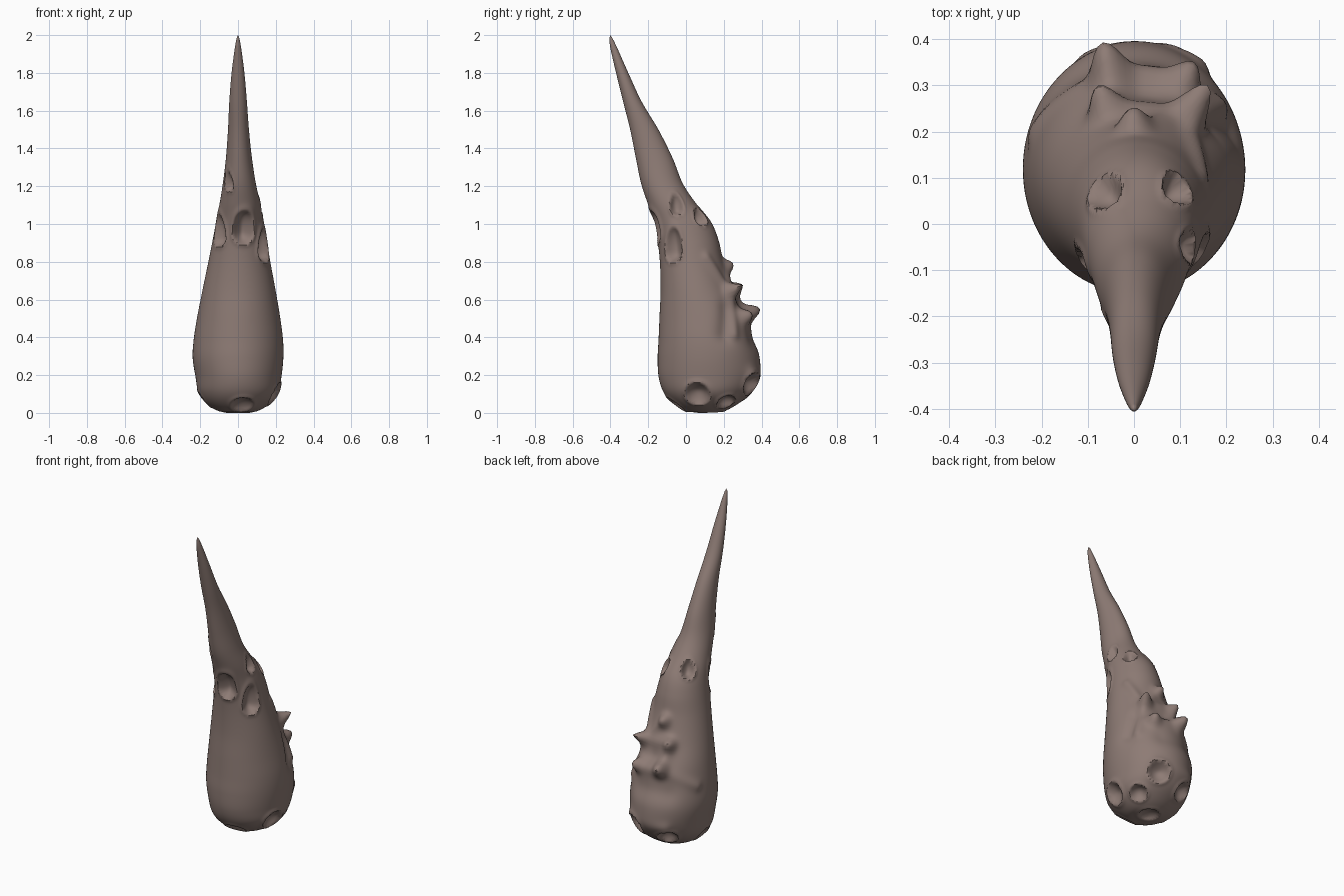
import bpy, bmesh, math
from mathutils import Vector
from mathutils.geometry import intersect_point_line

# Outline of the horn: z, front y, back y, left x, right x
KEYS = [
    (0.012, 0.08, 0.12, -0.02, 0.02),
    (0.018, 0.00, 0.20, -0.10, 0.10),
    (0.06, -0.07, 0.28, -0.17, 0.17),
    (0.12, -0.12, 0.35, -0.21, 0.215),
    (0.20, -0.145, 0.39, -0.225, 0.23),
    (0.30, -0.15, 0.39, -0.24, 0.24),
    (0.40, -0.145, 0.365, -0.234, 0.238),
    (0.52, -0.14, 0.325, -0.215, 0.222),
    (0.66, -0.134, 0.25, -0.187, 0.198),
    (0.80, -0.138, 0.20, -0.158, 0.172),
    (0.92, -0.15, 0.172, -0.134, 0.152),
    (1.02, -0.168, 0.13, -0.115, 0.136),
    (1.12, -0.205, 0.048, -0.096, 0.116),
    (1.22, -0.238, -0.018, -0.08, 0.094),
    (1.35, -0.265, -0.07, -0.064, 0.074),
    (1.50, -0.295, -0.145, -0.053, 0.058),
    (1.65, -0.333, -0.235, -0.046, 0.047),
    (1.80, -0.37, -0.305, -0.034, 0.034),
    (1.93, -0.40, -0.363, -0.017, 0.017),
    (1.985, -0.406, -0.39, -0.007, 0.007),
]
SIDES, STEPS = 132, 9


def spline(a, b, c, d, t):
    """Catmull-Rom blend of four outline rows."""
    return [0.5 * (2*q + (r-p)*t + (2*p-5*q+4*r-s)*t*t + (3*q-p-3*r+s)*t**3)
            for p, q, r, s in zip(a, b, c, d)]


def section_point(row, a):
    z, y0, y1, x0, x1 = row
    return Vector(((x0+x1)/2 + (x1-x0)/2*math.cos(a),
                   (y0+y1)/2 + (y1-y0)/2*math.sin(a), z))


rows = []
n = len(KEYS)
for i in range(n - 1):
    ctrl = [KEYS[max(0, min(n-1, i+k))] for k in (-1, 0, 1, 2)]
    steps = STEPS if i < 12 else 7
    rows += [spline(*ctrl, s/steps) for s in range(steps)]
rows.append(KEYS[-1])

# Lofted body with pointed tip and rounded base
bm = bmesh.new()
rings = [[bm.verts.new(section_point(r, 2*math.pi*k/SIDES)) for k in range(SIDES)] for r in rows]
for lo, hi in zip(rings, rings[1:]):
    for k in range(SIDES):
        j = (k+1) % SIDES
        bm.faces.new((lo[k], lo[j], hi[j], hi[k]))
tip = bm.verts.new((0, -0.40, 2.0))
foot = bm.verts.new((0, 0.10, 0.012))
for k in range(SIDES):
    j = (k+1) % SIDES
    bm.faces.new((rings[-1][k], rings[-1][j], tip))
    bm.faces.new((rings[0][j], rings[0][k], foot))
bm.normal_update()
base = [(v, v.co.copy(), v.normal.copy()) for v in bm.verts]


def snap(p):
    return min((c for _, c, _ in base), key=lambda c: (c - Vector(p)).length_squared)


def on_side(deg, z):
    row = min(rows, key=lambda r: abs(r[0]-z))
    return section_point(row, math.radians(deg))


# Pits: centre, radius, depth, upward stretch
pits = [(on_side(a, z), r, d, 2.6) for a, z, r, d in (
    (-82, 0.96, 0.055, 0.05), (-140, 0.93, 0.048, 0.04), (-33, 0.86, 0.05, 0.045),
    (-128, 1.20, 0.03, 0.03), (4, 1.09, 0.036, 0.03), (45, 1.03, 0.038, 0.04),
    (130, 1.05, 0.042, 0.04))]
pits += [(snap(p), r, d, 1.0) for p, r, d in (
    ((0.02, -0.06, 0.04), 0.06, 0.03), ((0.19, 0.06, 0.11), 0.066, 0.045),
    ((0.15, 0.22, 0.06), 0.05, 0.035), ((0.11, 0.35, 0.16), 0.062, 0.045),
    ((-0.10, 0.33, 0.10), 0.058, 0.04), ((0.0, 0.13, 0.0), 0.06, 0.025),
    ((-0.18, 0.10, 0.08), 0.05, 0.03))]

# Knobs and ragged ridges on the back: start, end, radius, height
ridges = [(snap(p), snap(q), r, h) for p, q, r, h in (
    ((0.0, 0.21, 0.78), (0.0, 0.21, 0.77), 0.03, 0.032),
    ((-0.06, 0.25, 0.66), (-0.06, 0.25, 0.65), 0.028, 0.034),
    ((0.11, 0.23, 0.65), (0.11, 0.23, 0.64), 0.03, 0.036),
    ((-0.05, 0.32, 0.53), (-0.05, 0.32, 0.52), 0.032, 0.038),
    ((0.10, 0.30, 0.52), (0.10, 0.30, 0.50), 0.03, 0.038),
    ((0.0, 0.21, 0.78), (0.11, 0.23, 0.65), 0.03, 0.014),
    ((-0.06, 0.25, 0.66), (0.11, 0.23, 0.65), 0.035, 0.016),
    ((-0.06, 0.25, 0.66), (-0.05, 0.32, 0.52), 0.035, 0.016),
    ((-0.05, 0.32, 0.52), (0.10, 0.30, 0.51), 0.04, 0.018),
    ((0.11, 0.23, 0.65), (0.15, 0.22, 0.42), 0.03, 0.018),
    ((0.13, 0.10, 0.83), (0.11, 0.23, 0.65), 0.025, 0.012),
    ((-0.05, 0.32, 0.52), (-0.20, 0.20, 0.42), 0.03, 0.012),
    ((-0.1, 0.35, 0.19), (0.14, 0.34, 0.22), 0.035, 0.012),
    # shallow scoops below the ridges
    ((0.17, 0.22, 0.55), (0.20, 0.20, 0.42), 0.05, -0.02),
    ((0.02, 0.30, 0.59), (0.04, 0.30, 0.58), 0.045, -0.015),
    ((-0.10, 0.33, 0.40), (0.08, 0.36, 0.40), 0.06, -0.012))]

for v, co, no in base:
    shift = 0.0
    for c, r, depth, stretch in pits:
        d = co - c
        if d.z > 0:
            d.z /= stretch
        u = d.length / r
        if u < 1.6:
            shift += 0.12*depth*math.exp(-((u-1.1)/0.2)**2)
            if u < 1:
                shift -= depth*(1-u*u)**0.8
    for p, q, r, h in ridges:
        near = p
        if (q-p).length > 1e-4:
            pt, t = intersect_point_line(co, p, q)
            near = p.lerp(q, max(0, min(1, t)))
        u = (co-near).length / r
        if u < 2.5:
            shift += h*math.exp(-u*u)
    v.co = co + no*shift
    v.co.z = max(0, v.co.z)

lowest = min(v.co.z for v in bm.verts)
for v in bm.verts:
    v.co.z -= lowest * max(0, 1 - v.co.z/2)
bmesh.ops.recalc_face_normals(bm, faces=bm.faces)

mesh = bpy.data.meshes.new("horn")
bm.to_mesh(mesh)
bm.free()
horn = bpy.data.objects.new("horn", mesh)
bpy.context.collection.objects.link(horn)
mat = bpy.data.materials.new("dusty brown")
mat.diffuse_color = (0.27, 0.20, 0.178, 1)
mesh.materials.append(mat)
bpy.context.view_layer.objects.active = horn
horn.select_set(True)
bpy.ops.object.shade_smooth_by_angle(angle=math.radians(50))
